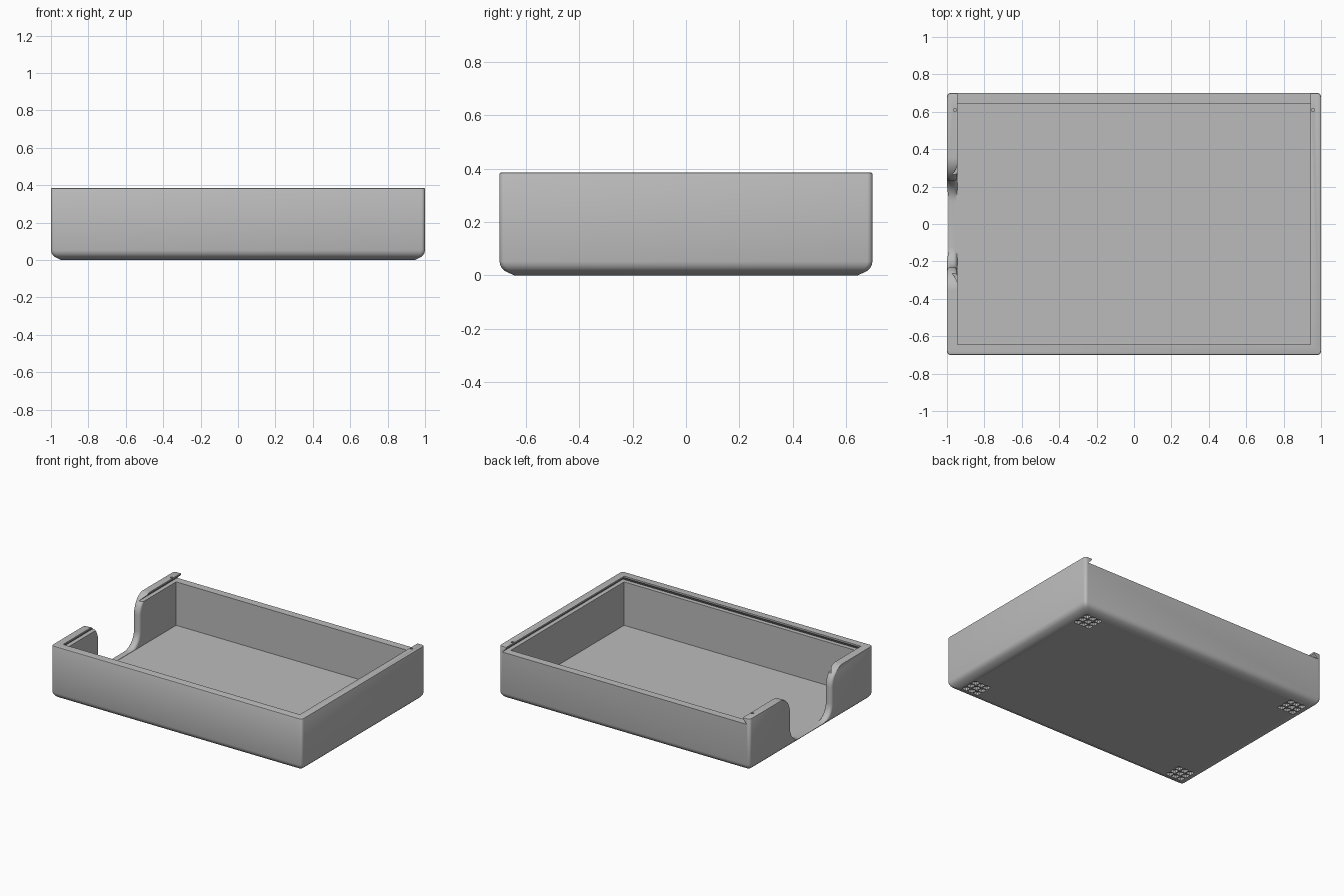
import bpy, bmesh, math

if "Cube" in bpy.data.objects:
    bpy.data.objects.remove(bpy.data.objects["Cube"])

H, FLOOR = 0.385, 0.03
gray = bpy.data.materials.new("plain_gray")
gray.diffuse_color = (0.5, 0.5, 0.5, 1)
gray.use_nodes = True
gray.node_tree.nodes["Principled BSDF"].inputs["Base Color"].default_value = gray.diffuse_color


def loft(name, rings):
    """Closed solid through a list of equal-length rings of points."""
    bm = bmesh.new()
    rows = [[bm.verts.new(p) for p in r] for r in rings]
    n = len(rows[0])
    for a, b in zip(rows, rows[1:]):
        for i in range(n):
            j = (i + 1) % n
            bm.faces.new((a[i], a[j], b[j], b[i]))
    bm.faces.new(rows[0])
    bm.faces.new(rows[-1])
    bmesh.ops.recalc_face_normals(bm, faces=bm.faces)
    me = bpy.data.meshes.new(name)
    bm.to_mesh(me)
    bm.free()
    ob = bpy.data.objects.new(name, me)
    bpy.context.collection.objects.link(ob)
    me.materials.append(gray)
    return ob


def rect(x0, x1, y0, y1, z):
    return [(x0, y0, z), (x1, y0, z), (x1, y1, z), (x0, y1, z)]


def round_rect(hx, hy, r, z, seg=5):
    pts = []
    for k, (sx, sy) in enumerate([(1, 1), (-1, 1), (-1, -1), (1, -1)]):
        for i in range(seg + 1):
            a = math.pi / 2 * (k + i / seg)
            pts.append((sx * (hx - r) + r * math.cos(a),
                        sy * (hy - r) + r * math.sin(a), z))
    return pts


def cut(target, cutter):
    m = target.modifiers.new("cut", 'BOOLEAN')
    m.operation = 'DIFFERENCE'
    m.solver = 'EXACT'
    m.object = cutter
    bpy.context.view_layer.objects.active = target
    bpy.ops.object.modifier_apply(modifier=m.name)
    bpy.data.objects.remove(cutter)


# Outer body: chamfered and rounded bottom edge, softened corners
levels = [(0, .055), (.017, .018), (.027, .009), (.038, .003), (.052, 0),
          (H - .005, 0), (H - .0015, .0015), (H, .005)]
box = loft("sliding_lid_box", [round_rect(1 - i, .7 - i, .02, z) for z, i in levels])

# Inner cavity
cut(box, loft("cavity", [rect(-.945, .945, -.645, .645, z) for z in (FLOOR, .36)]))

# Dovetail lid channel, open at the back
cut(box, loft("lid_channel", [rect(-.975, .975, -.675, .8, .343),
                              rect(-.944, .944, -.644, .8, .374),
                              rect(-.944, .944, -.644, .8, .5)]))

# Finger notch in the left wall, with rounded edges
Z0 = FLOOR + .002
half = []      # (y, z, normal_y, normal_z)
for i in range(13):
    a = math.pi / 2 * (1 + i / 12)
    c, s = math.cos(a), math.sin(a)
    half.append((.36 + .13 * c, H + .0005 - .13 + .13 * s, -c, -s))
for i in range(11):
    a = -math.pi / 2 * i / 10
    c, s = math.cos(a), math.sin(a)
    half.append((.12 + .11 * c, Z0 + .11 + .11 * s, c, s))


def notch_ring(x, off, outer):
    pts = [(x, .36, .5)]
    for y, z, ny, nz in half:
        d = off * max(0, min(1, (H - z) / .08))
        zz = z + d * nz
        pts.append((x, y + d * ny, zz if outer else max(zz, Z0)))
    return pts + [(x, -y, z) for x, y, z in reversed(pts)]


R = .02
rings = [notch_ring(-1.05, R, True)]
for i in range(7):
    a = math.pi / 2 * i / 6
    rings.append(notch_ring(-1 + R * (1 - math.cos(a)), R * (1 - math.sin(a)), True))
for i in range(7):
    a = math.pi / 2 * i / 6
    rings.append(notch_ring(-.965 + R * math.sin(a), R * (1 - math.cos(a)), False))
rings.append(notch_ring(-.93, R, False))
cut(box, loft("finger_notch", rings))

# Small detent holes in the lips near the open end
for s in (-1, 1):
    cut(box, loft("detent", [[(s * .957 + .009 * math.cos(k * math.pi / 6),
                               .61 + .009 * math.sin(k * math.pi / 6), z)
                              for k in range(12)] for z in (.352, .45)]))

# Grid of small pockets under each corner
for sx in (-1, 1):
    for sy in (-1, 1):
        for i in (-1, 0, 1):
            for j in (-1, 0, 1):
                x, y = sx * .865 + i * .047, sy * .565 + j * .047
                cut(box, loft("pocket", [[(px + x, py + y, z) for px, py, _ in
                                          round_rect(.02, .02, .008, 0, 1)]
                                         for z in (-.05, .02)]))

# Smooth rounded edges, keep sharp corners
bpy.ops.object.select_all(action='DESELECT')
box.select_set(True)
bpy.context.view_layer.objects.active = box
bpy.ops.object.shade_smooth_by_angle(angle=math.radians(30))
